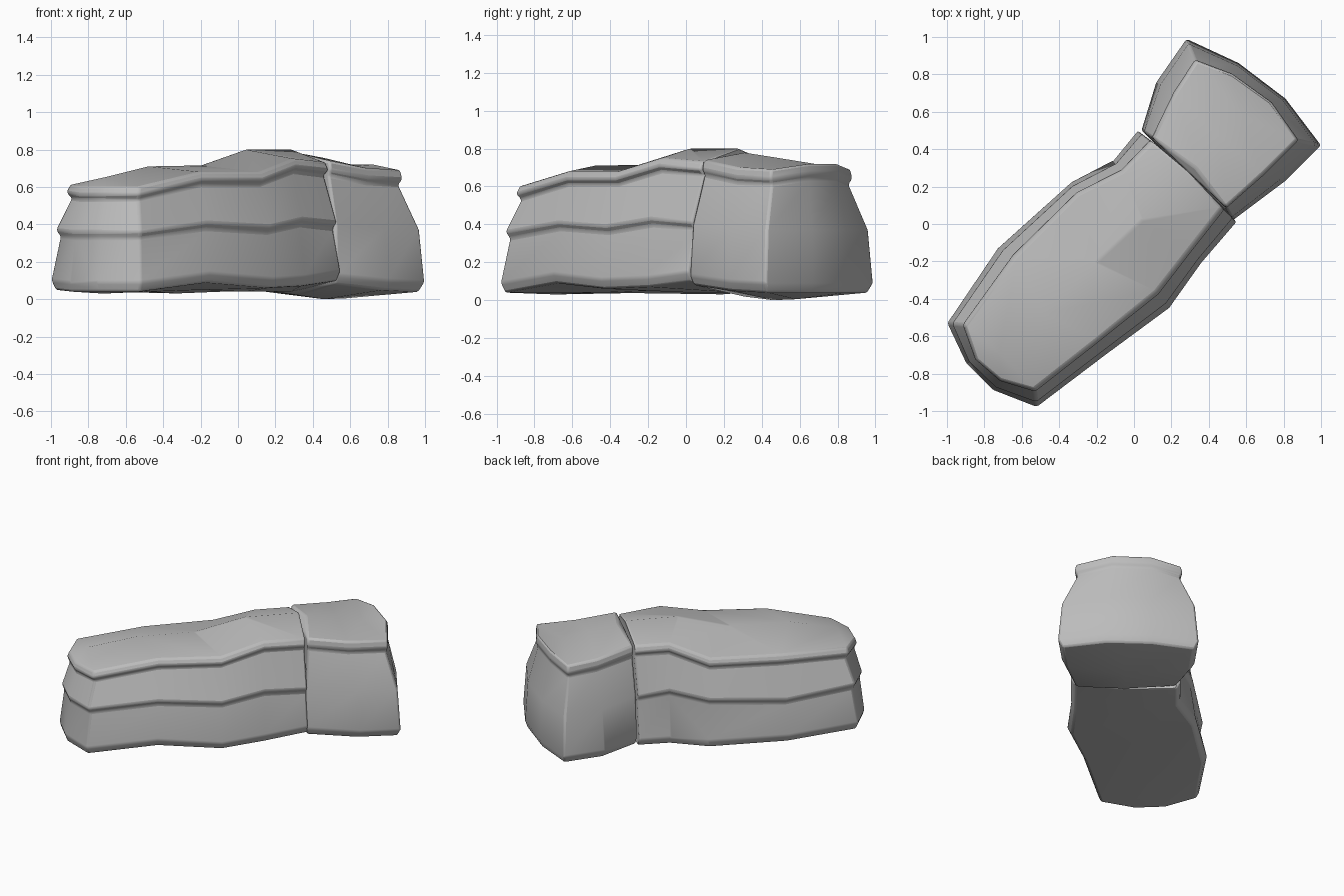
import bpy
import bmesh
from mathutils import Vector

default_cube = bpy.data.objects.get("Cube")
if default_cube:
    bpy.data.objects.remove(default_cube, do_unlink=True)

stone = bpy.data.materials.new("grey stone")
stone.use_nodes = True
stone_colour = (0.5, 0.5, 0.5, 1.0)
stone.diffuse_color = stone_colour
shader = stone.node_tree.nodes["Principled BSDF"]
shader.inputs["Base Color"].default_value = stone_colour
shader.inputs["Roughness"].default_value = 0.8


def close_to_spine(bm, ring, owners, spine):
    """Fill a ring with faces that run to a central line of vertices."""
    count = len(ring)
    for i in range(count):
        j = (i + 1) % count
        corners = [ring[i], ring[j], spine[owners[j]]]
        if owners[i] != owners[j]:
            corners.append(spine[owners[i]])
        bm.faces.new(corners)


def build_rock(name, outline, courses, owners, top_spine, under_z):
    """Outline rows: base x, y; rim x, y; then one height per course line.
    Courses: (blend from base to rim, height column, height offset)."""
    bm = bmesh.new()
    rings = []
    for blend, column, lift in courses:
        ring = []
        for row in outline:
            base, rim = Vector(row[0:2]), Vector(row[2:4])
            spot = base.lerp(rim, blend)
            ring.append(bm.verts.new((spot.x, spot.y, row[4 + column] + lift)))
        rings.append(ring)

    # Walls between neighbouring course lines
    count = len(outline)
    for low, high in zip(rings, rings[1:]):
        for i in range(count):
            j = (i + 1) % count
            bm.faces.new((low[i], low[j], high[j], high[i]))

    # Domed top and shallow underside
    crown = [bm.verts.new(p) for p in top_spine]
    belly = [bm.verts.new((p[0], p[1], z)) for p, z in zip(top_spine, under_z)]
    close_to_spine(bm, rings[-1], owners, crown)
    close_to_spine(bm, rings[0], owners, belly)
    bmesh.ops.recalc_face_normals(bm, faces=bm.faces)

    mesh = bpy.data.meshes.new(name)
    bm.to_mesh(mesh)
    bm.free()
    mesh.materials.append(stone)
    rock = bpy.data.objects.new(name, mesh)
    bpy.context.collection.objects.link(rock)

    # Worn, slightly rounded edges
    bevel = rock.modifiers.new("worn edges", "BEVEL")
    bevel.width = 0.012
    bevel.segments = 2
    bevel.limit_method = "ANGLE"
    bevel.angle_limit = 0.5

    bpy.ops.object.select_all(action="DESELECT")
    rock.select_set(True)
    bpy.context.view_layer.objects.active = rock
    bpy.ops.object.shade_smooth_by_angle(angle=0.7)
    return rock


# Long rock: three weathered courses, heights are base, lower seam, upper seam
long_outline = [
    (-.52, -.98, -.53, -.88, .08, .33, .53),
    (-.15, -.70, -.20, -.62, .13, .38, .61),
    (.19, -.45, .12, -.36, .10, .36, .61),
    (.36, -.21, .30, -.13, .11, .40, .68),
    (.55, .01, .47, .09, .14, .38, .66),
    (.02, .50, .10, .44, .09, .37, .66),
    (-.11, .34, -.06, .28, .08, .39, .66),
    (-.34, .22, -.30, .16, .07, .34, .57),
    (-.73, -.13, -.63, -.17, .08, .31, .56),
    (-1, -.53, -.90, -.54, .09, .34, .54),
    (-.90, -.74, -.84, -.72, .08, .33, .53),
    (-.75, -.89, -.71, -.83, .08, .33, .53),
]
long_courses = [
    (.25, 0, -.04), (0, 0, .01),
    (.5, 1, -.005), (.25, 1, .03),
    (1.1, 2, 0), (.8, 2, .03), (1, 2, .07),
]
long_spine = [(-.72, -.69, .65), (-.48, -.48, .71), (-.2, -.2, .715),
              (.04, .02, .8), (.29, .28, .8)]
build_rock("long_rock", long_outline, long_courses,
           [0, 1, 2, 3, 4, 4, 3, 2, 1, 0, 0, 0],
           long_spine, [.03, .04, .05, .04, .04])

# End rock: one tall course under a thin cap, heights are base, belly, seam
end_outline = [
    (.53, .02, .49, .09, .12, .40, .66),
    (.81, .23, .69, .27, .09, .38, .62),
    (1, .42, .87, .45, .08, .37, .61),
    (.81, .67, .73, .65, .08, .37, .64),
    (.56, .86, .52, .80, .08, .37, .64),
    (.28, .99, .33, .87, .08, .37, .61),
    (.12, .76, .22, .70, .08, .38, .62),
    (.04, .50, .10, .46, .10, .40, .66),
]
end_courses = [
    (.25, 0, -.04), (0, 0, .01), (.22, 1, 0),
    (1.08, 2, 0), (.9, 2, .03), (1, 2, .08),
]
end_spine = [(.33, .30, .78), (.46, .46, .755), (.58, .58, .71)]
build_rock("end_rock", end_outline, end_courses,
           [0, 1, 2, 2, 2, 2, 1, 0],
           end_spine, [.02, 0, .005])
